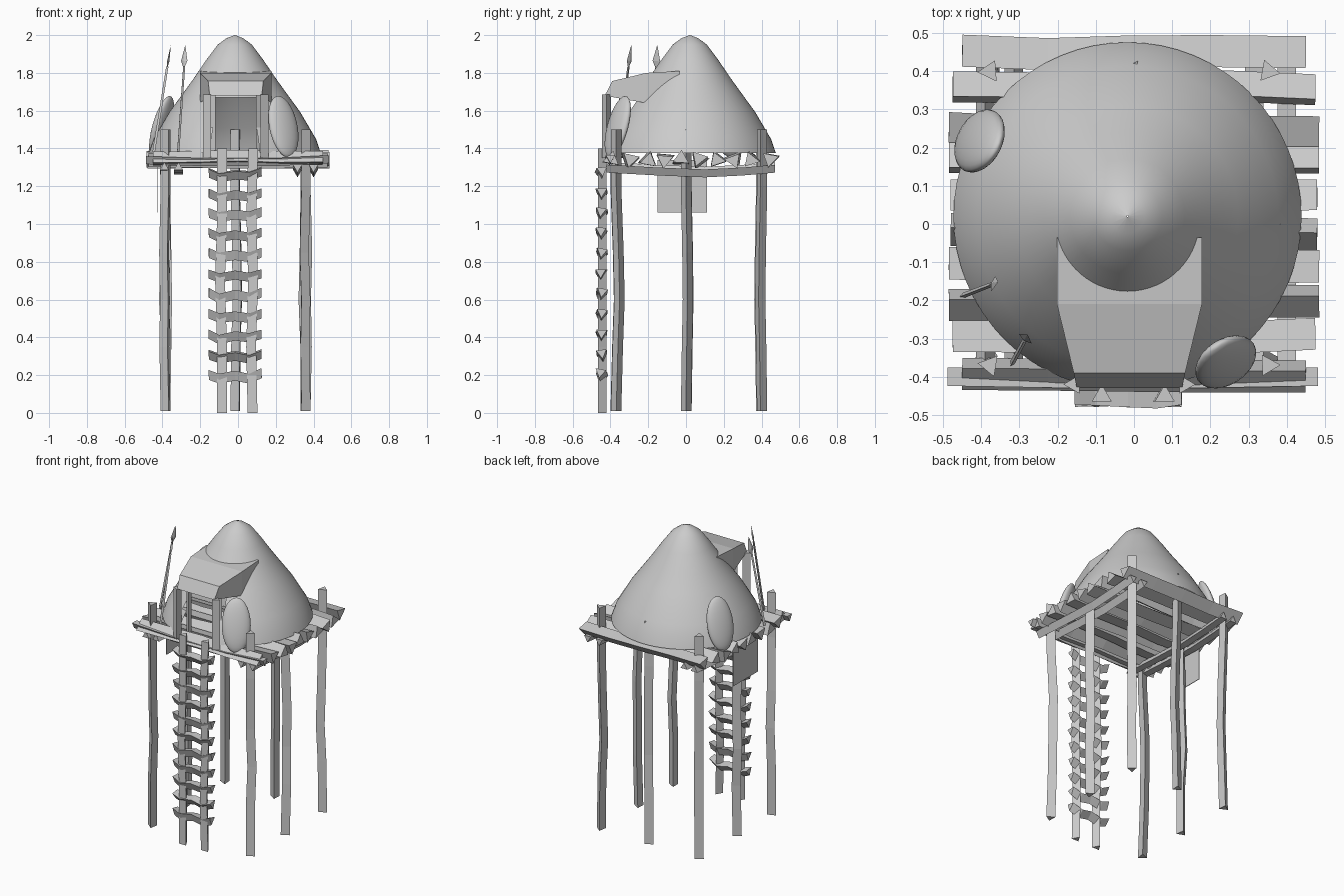
import bpy, bmesh, math, random
from mathutils import Vector, Matrix

random.seed(4)
if "Cube" in bpy.data.objects:
    bpy.data.objects.remove(bpy.data.objects["Cube"])

GREY = (0.6, 0.6, 0.6, 1)
mat = bpy.data.materials.new("plain grey")
mat.use_nodes = True
mat.diffuse_color = GREY
mat.node_tree.nodes["Principled BSDF"].inputs["Base Color"].default_value = GREY


def finish(name, bm, smooth=False, normals=True):
    if normals:
        bmesh.ops.recalc_face_normals(bm, faces=bm.faces)
    mesh = bpy.data.meshes.new(name)
    bm.to_mesh(mesh)
    bm.free()
    mesh.materials.append(mat)
    if smooth:
        for p in mesh.polygons:
            p.use_smooth = True
    obj = bpy.data.objects.new(name, mesh)
    bpy.context.collection.objects.link(obj)
    return obj


def bar(name, pts, radii, roll=0.0, sides=3, flat=1.0, side_dir=(0, 0, 1)):
    """Prism with a few sides, following a slightly bent path."""
    pts = [Vector(p) for p in pts]
    axis = (pts[-1] - pts[0]).normalized()
    u = Vector(side_dir)
    u = (u - axis * u.dot(axis)).normalized()
    v = axis.cross(u)
    bm = bmesh.new()
    rings = []
    for p, r in zip(pts, radii):
        ring = []
        for k in range(sides):
            a = roll + math.tau * k / sides
            ring.append(bm.verts.new(p + r * (u * math.cos(a) + v * math.sin(a) * flat)))
        rings.append(ring)
    for a, b in zip(rings, rings[1:]):
        for k in range(sides):
            j = (k + 1) % sides
            bm.faces.new((a[k], a[j], b[j], b[k]))
    bm.faces.new(rings[0])
    bm.faces.new(rings[-1])
    return finish(name, bm)


def wobble(amount):
    return random.uniform(-amount, amount)


# Seven stilts around the platform, three-sided and bent
bend_y = {-0.37: 0.018, 0.0: 0.01, 0.4: -0.01}
for x in (-0.37, 0.0, 0.36):
    for y, by in bend_y.items():
        if x == 0 and y <= 0:
            continue
        pts = []
        for z, w in ((0.01, 0), (0.35, 0.5), (0.6, 1), (0.85, 0.7), (1.2, 0), (1.5, 0)):
            pts.append((x - 0.008 + w * wobble(0.016), y + by * w, z))
        direction = (1 if x > 0 else -1, 0.2 * wobble(1), 0)
        bar("stilt", pts, [0.032] * 6, side_dir=direction)

# Paired beams under the platform
for x in (-0.39, -0.315, 0.315, 0.4):
    pts = [(x, -0.42, 1.3), (x, -0.15, 1.285), (x, 0.1, 1.275), (x, 0.3, 1.285), (x, 0.472, 1.3)]
    bar("floor_beam", pts, [0.028] * 5, roll=math.pi * (x > 0))

# Three-sided floor planks
lengths = (0.45, 0.475, 0.485, 0.485, 0.48)
for i in range(10):
    y = -0.39 + i * 0.0925
    half = lengths[min(i, 9 - i)]
    pts = [(-half + t * 2 * half, y + wobble(0.008), 1.342 + wobble(0.006))
           for t in (0, 0.25, 0.5, 0.75, 1)]
    bar("floor_plank", pts, [0.045] * 5, roll=wobble(0.45) + math.pi * (i % 2), flat=1.1)
bar("front_plank", [(-0.488, -0.4, 1.345), (-0.2, -0.405, 1.335), (0.2, -0.405, 1.335),
                    (0.482, -0.4, 1.35)], [0.028] * 4, roll=math.pi / 3)

# Ladder
for x in (-0.09, 0.075):
    pts = [(x + wobble(0.006), -0.45, z) for z in (0, 0.35, 0.7, 1.05, 1.4)]
    bar("ladder_rail", pts, [0.03] * 5, side_dir=(0, 1, 0))
for i in range(11):
    z = 0.2 + i * 0.107
    wave = (0.01, -0.015, 0.0, -0.012, 0.012)
    xs = (-0.155, -0.1, -0.015, 0.06, 0.125)
    pts = [(x, -0.448 + wobble(0.006), z + w + wobble(0.004)) for x, w in zip(xs, wave)]
    bar("ladder_rung", pts, [0.032] * 5, roll=math.pi / 3 + wobble(0.2))

# Domed thatch hut, an open shell with a doorway
HUT = Vector((-0.017, 0.02, 0))
profile = [(0.002, 2.0), (0.045, 1.983), (0.09, 1.95), (0.15, 1.87), (0.22, 1.767), (0.29, 1.67),
           (0.345, 1.595), (0.395, 1.51), (0.43, 1.45), (0.456, 1.375)]
bm = bmesh.new()
vs = [bm.verts.new(HUT + Vector((r, 0, z))) for r, z in profile]
es = [bm.edges.new(p) for p in zip(vs, vs[1:])]
bmesh.ops.spin(bm, geom=vs + es, cent=HUT, axis=(0, 0, 1), angle=math.tau, steps=64)
bmesh.ops.remove_doubles(bm, verts=bm.verts, dist=0.0005)
door = [f for f in bm.faces
        if abs(f.calc_center_median().x - HUT.x) < 0.125
        and f.calc_center_median().y < 0 and f.calc_center_median().z < 1.7]
bmesh.ops.delete(bm, geom=door, context='FACES')
finish("thatch_hut", bm, smooth=True)

# Porch roof: folded sheet with side walls running into the hut
rows = [(0.19, -0.035, 1.81, 1.79), (0.19, -0.21, 1.8, 1.64),
        (0.146, -0.39, 1.757, 1.672), (0.138, -0.43, 1.68, 1.672)]
bm = bmesh.new()
loops = []
for half, y, top, low in rows:
    loops.append([bm.verts.new((HUT.x + 0.005 + s * half, y, z))
                  for s, z in ((-1, low), (-1, top), (1, top), (1, low))])
for a, b in zip(loops, loops[1:]):
    for k in range(3):
        bm.faces.new((a[k], a[k + 1], b[k + 1], b[k]))
finish("porch_roof", bm)

# Door posts, outer and inner
for side in (-1, 1):
    for x, y, r in ((0.145, -0.42, 0.028), (0.115, -0.34, 0.018)):
        px = HUT.x + 0.005 + side * x
        bar("door_post", [(px, y, 1.35), (px, y, 1.685)], [r, r], side_dir=(side, 0, 0))

# Oval shields leaning on the hut
for angle, reach, z in ((-56, 0.46, 1.515), (153, 0.435, 1.515)):
    a = math.radians(angle)
    bm = bmesh.new()
    bmesh.ops.create_uvsphere(bm, u_segments=24, v_segments=14, radius=1)
    place = (Matrix.Translation(HUT + Vector((math.cos(a) * reach, math.sin(a) * reach, z)))
             @ Matrix.Rotation(a, 4, 'Z') @ Matrix.Rotation(math.radians(-17), 4, 'Y')
             @ Matrix.Diagonal((0.034, 0.088, 0.17, 1)))
    bm.transform(place)
    finish("shield", bm, smooth=True)

# Spears with flat leaf-shaped heads
for foot, tip, wide in (((-0.449, -0.188, 1.36), (-0.356, -0.152, 1.945), (0.3, 1, 0)),
                        ((-0.32, -0.366, 1.36), (-0.279, -0.29, 1.945), (0.8, -0.6, 0))):
    foot, tip = Vector(foot), Vector(tip)
    neck, belly = foot.lerp(tip, 0.81), foot.lerp(tip, 0.86)
    bar("spear_shaft", [foot, neck], [0.008, 0.007])
    bar("spear_head", [neck, belly, tip], [0.006, 0.021, 0.001], sides=4, flat=0.3, side_dir=wide)

# Hide hanging under one edge of the platform
bm = bmesh.new()
bmesh.ops.create_cube(bm, size=1)
bm.transform(Matrix.Translation((-0.425, -0.02, 1.2)) @ Matrix.Diagonal((0.004, 0.26, 0.28, 1)))
finish("hanging_hide", bm)
